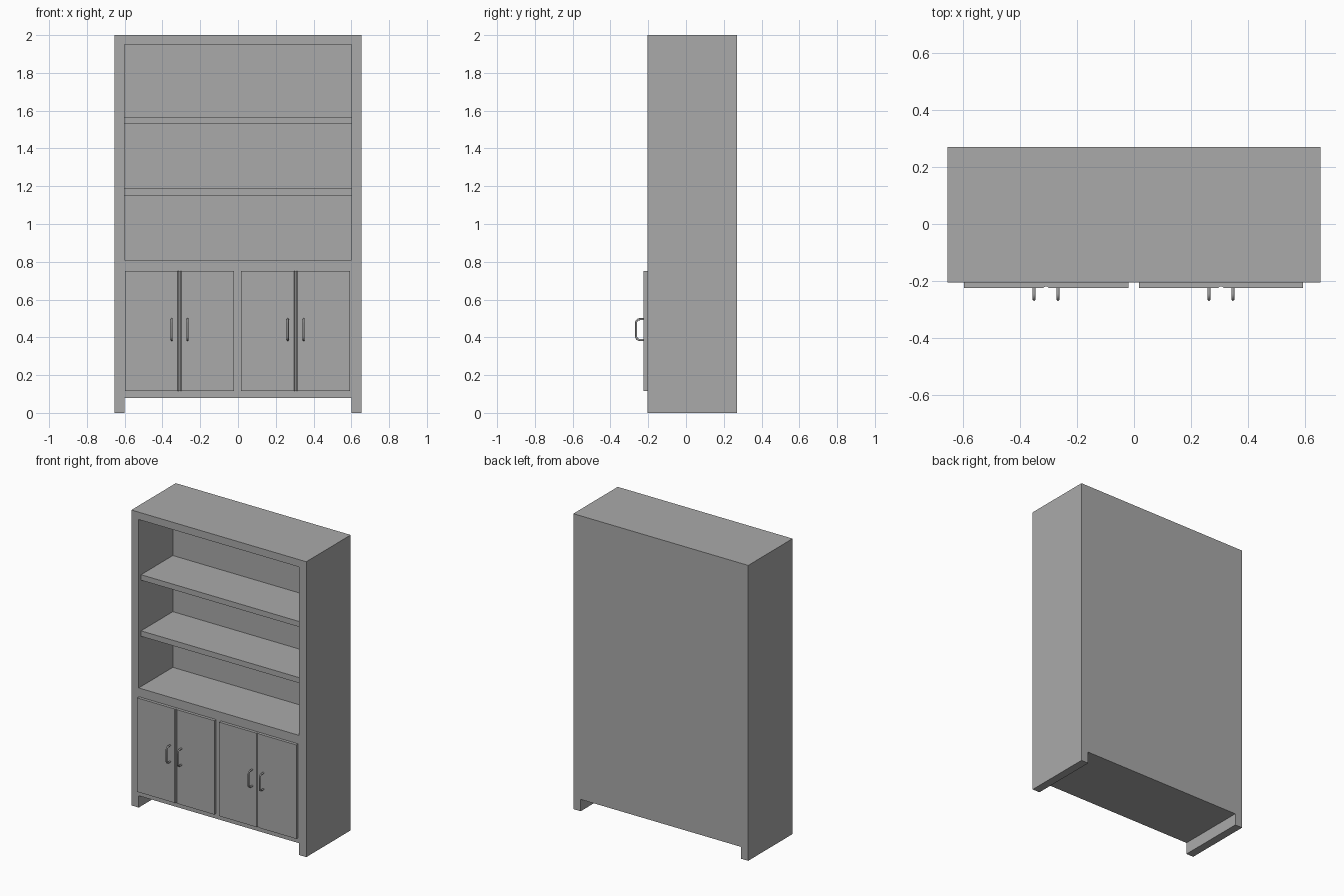
import bpy, bmesh, math
from mathutils import Vector

if "Cube" in bpy.data.objects:
    bpy.data.objects.remove(bpy.data.objects["Cube"], do_unlink=True)

grey = bpy.data.materials.new("plain_grey")
grey.use_nodes = True
GREY = (0.40, 0.40, 0.40, 1)
grey.diffuse_color = GREY
grey.node_tree.nodes["Principled BSDF"].inputs["Base Color"].default_value = GREY

FRONT, BACK = -0.205, 0.27
HALF, INNER = 0.655, 0.60
DOOR_FRONT = -0.225


def add_object(name, data):
    ob = bpy.data.objects.new(name, data)
    bpy.context.collection.objects.link(ob)
    data.materials.append(grey)
    return ob


def prism(name, outline, extrude):
    """Extrude a flat outline into a closed solid."""
    bm = bmesh.new()
    face = bm.faces.new([bm.verts.new(p) for p in outline])
    top = bmesh.ops.extrude_face_region(bm, geom=[face])["geom"]
    verts = [g for g in top if isinstance(g, bmesh.types.BMVert)]
    bmesh.ops.translate(bm, verts=verts, vec=extrude)
    bmesh.ops.recalc_face_normals(bm, faces=bm.faces)
    mesh = bpy.data.meshes.new(name)
    bm.to_mesh(mesh)
    bm.free()
    return add_object(name, mesh)


def box(name, x0, x1, y0, y1, z0, z1):
    outline = [(x0, y0, z0), (x1, y0, z0), (x1, y1, z0), (x0, y1, z0)]
    return prism(name, outline, (0, 0, z1 - z0))


# Carcass with side feet, hollowed by the open niche
half = [(INNER, 0.08), (INNER, 0), (HALF, 0), (HALF, 2)]
outline = half + [(-x, z) for x, z in reversed(half)]
carcass = prism("carcass", [(x, FRONT, z) for x, z in outline], (0, BACK - FRONT, 0))
niche = box("niche_cutter", -INNER, INNER, FRONT - 0.1, 0.16, 0.81, 1.95)
niche.hide_render = True
cut = carcass.modifiers.new("niche", "BOOLEAN")
cut.operation = "DIFFERENCE"
cut.solver = "EXACT"
cut.object = niche
bpy.context.view_layer.objects.active = carcass
bpy.ops.object.modifier_apply(modifier=cut.name)
bpy.data.objects.remove(niche, do_unlink=True)

# Shelves, set back slightly from the front
for name, z in (("lower_shelf", 1.15), ("upper_shelf", 1.53)):
    box(name, -INNER, INNER, FRONT + 0.025, 0.16, z, z + 0.037)


def handle(name, x):
    """Bent round bar with rounded corners."""
    r, y, z0, z1 = 0.02, -0.2645, 0.386, 0.496
    path = [Vector((x, DOOR_FRONT + 0.003, z0))]
    for cz, start in ((z0 + r, -90), (z1 - r, -180)):
        for i in range(6):
            a = math.radians(start - i * 18)
            path.append(Vector((x, y + r + r * math.cos(a), cz + r * math.sin(a))))
    path.append(Vector((x, DOOR_FRONT + 0.003, z1)))
    curve = bpy.data.curves.new(name, "CURVE")
    curve.dimensions = "3D"
    curve.bevel_depth = 0.0055
    curve.bevel_resolution = 2
    curve.use_fill_caps = True
    spline = curve.splines.new("POLY")
    spline.points.add(len(path) - 1)
    for point, co in zip(spline.points, path):
        point.co = (*co, 1)
    spline.use_smooth = True
    add_object(name, curve)


# Door pairs with a shallow groove where the leaves meet, and their handles
for side, x0, x1 in (("right", -0.598, -0.02), ("left", 0.017, 0.594)):
    mid = (x0 + x1) / 2
    groove = [(mid - 0.01, DOOR_FRONT), (mid - 0.004, DOOR_FRONT + 0.005),
              (mid + 0.004, DOOR_FRONT + 0.005), (mid + 0.01, DOOR_FRONT)]
    section = [(x0, FRONT), (x0, DOOR_FRONT), *groove, (x1, DOOR_FRONT), (x1, FRONT)]
    prism(side + "_doors", [(x, y, 0.115) for x, y in section], (0, 0, 0.636))
    handle(side + "_pair_right_handle", mid - 0.042)
    handle(side + "_pair_left_handle", mid + 0.042)
